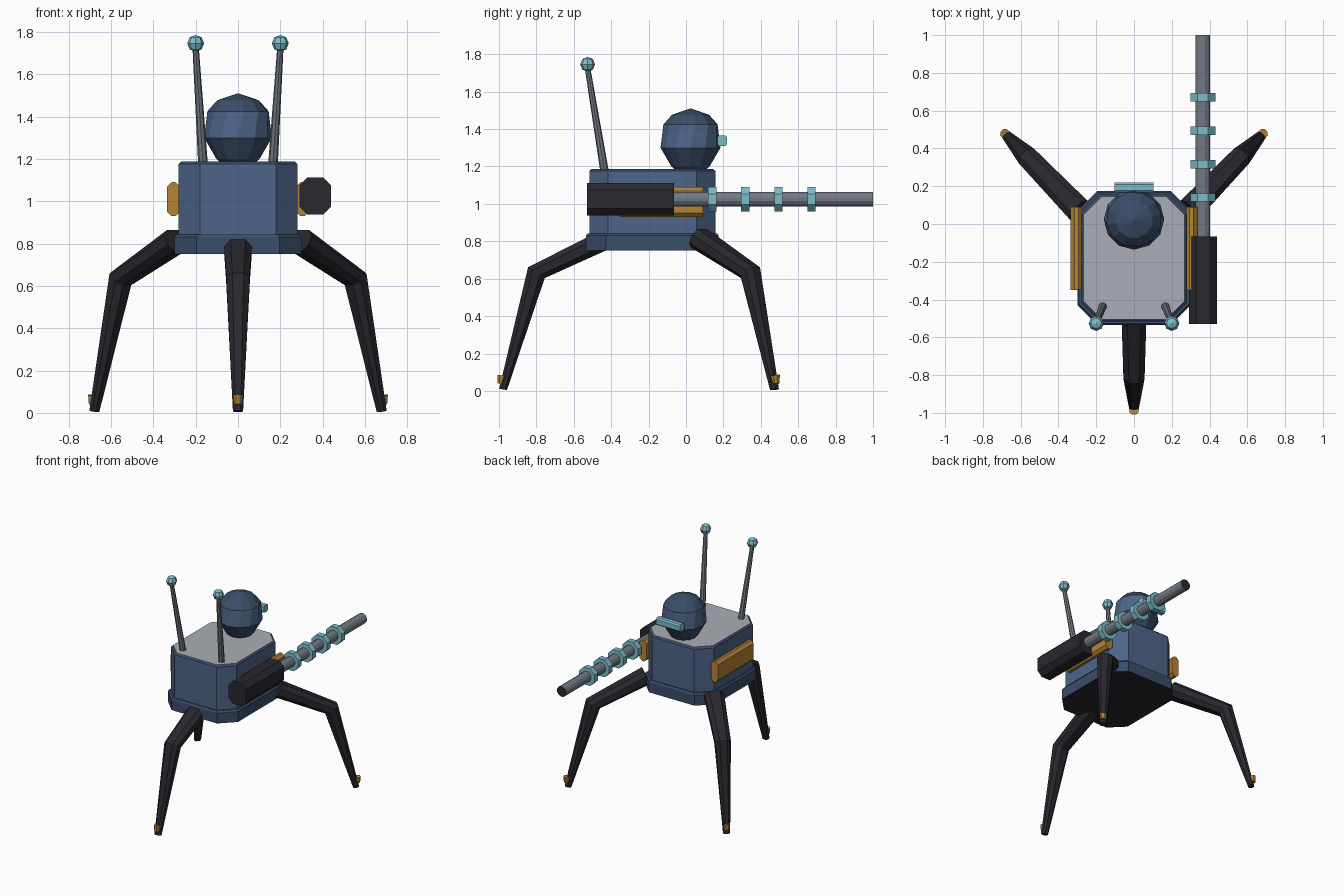
import bpy
from math import sin, cos, pi, radians
from mathutils import Vector

cube = bpy.data.objects.get("Cube")
if cube:
    bpy.data.objects.remove(cube)


def material(name, r, g, b):
    m = bpy.data.materials.new(name)
    m.use_nodes = True
    m.diffuse_color = (r, g, b, 1)
    m.node_tree.nodes["Principled BSDF"].inputs["Base Color"].default_value = (r, g, b, 1)
    return m


BLUE = material("steel blue", 0.075, 0.13, 0.25)
NAVY = material("dark blue", 0.042, 0.075, 0.14)
GREY = material("light grey", 0.40, 0.42, 0.46)
METAL = material("gun metal", 0.17, 0.195, 0.23)
BLACK = material("charcoal", 0.022, 0.021, 0.028)
CYAN = material("pale cyan", 0.20, 0.51, 0.60)
OCHRE = material("ochre", 0.46, 0.23, 0.035)


def loft(name, rings, mats, rule=None):
    """Skin a list of equal rings, cap both ends, colour the faces by rule."""
    n = len(rings[0])
    faces = [tuple(range(n))[::-1]]
    for k in range(len(rings) - 1):
        for i in range(n):
            j = (i + 1) % n
            faces.append((k * n + i, k * n + j, (k + 1) * n + j, (k + 1) * n + i))
    faces.append(tuple(range((len(rings) - 1) * n, len(rings) * n)))
    mesh = bpy.data.meshes.new(name)
    mesh.from_pydata([p for ring in rings for p in ring], [], faces)
    for m in mats:
        mesh.materials.append(m)
    if rule:
        for p in mesh.polygons:
            p.material_index = rule(p)
    obj = bpy.data.objects.new(name, mesh)
    bpy.context.collection.objects.link(obj)
    return obj


def chamfered(w, h, c):
    """Half-size w by h rectangle with cut corners, anticlockwise."""
    return [(w, c - h), (w, h - c), (w - c, h), (c - w, h),
            (-w, h - c), (-w, c - h), (c - w, -h), (w - c, -h)]


def circle(r, n, twist=0):
    return [(r * cos(2 * pi * i / n + twist), r * sin(2 * pi * i / n + twist)) for i in range(n)]


def flat_ring(profile, x, y, z):
    return [Vector((x + u, y + v, z)) for u, v in profile]


def along_y(name, profile, x, z, y0, y1, mats, rule=None):
    rings = [[Vector((x - u, y, z + v)) for u, v in profile] for y in (y0, y1)]
    return loft(name, rings, mats, rule)


# Chamfered hull, grey roof and darker skirt
MID = -0.18
loft("hull", [flat_ring(chamfered(0.28, 0.337, 0.10), 0, MID, 0.82),
              flat_ring(chamfered(0.28, 0.337, 0.10), 0, MID, 1.175),
              flat_ring(chamfered(0.268, 0.325, 0.097), 0, MID, 1.187)],
     [BLUE, GREY, NAVY],
     lambda p: 1 if p.normal.z > 0.9 else 2 if p.center.z > 1.17 else 0)
loft("skirt", [flat_ring(chamfered(0.30, 0.354, 0.105), 0, MID, 0.75),
               flat_ring(chamfered(0.30, 0.354, 0.105), 0, MID, 0.83),
               flat_ring(chamfered(0.29, 0.346, 0.103), 0, MID, 0.843)],
     [NAVY, BLACK], lambda p: 1 if p.normal.z < -0.9 else 0)

# Faceted head with a lighter twisted band, and visor
HEAD_Y = 0.024
head_rings = [(1.18, 0.08, 0), (1.20, 0.102, 0), (1.30, 0.16, 0),
              (1.425, 0.147, 10), (1.477, 0.10, 10), (1.51, 0.001, 10)]
loft("head", [flat_ring(circle(r, 12, radians(t)), 0, HEAD_Y, z) for z, r, t in head_rings],
     [NAVY, BLUE], lambda p: 1 if 1.31 < p.center.z < 1.41 else 0)
visor_profile = chamfered(0.026, 0.028, 0.01)
loft("visor", [[Vector((x, 0.194 + u, 1.338 + v)) for u, v in visor_profile]
               for x in (-0.103, 0.103)], [CYAN])

# Side plates and antennas, mirrored
for side, label in ((1, "left"), (-1, "right")):
    along_y(label + "_side_plate", chamfered(0.03, 0.08, 0.02),
            side * 0.305, 1.01, -0.35, 0.09, [OCHRE])
    foot = Vector((side * 0.165, -0.435, 1.17))
    tip = Vector((side * 0.20, -0.526, 1.725))
    loft(label + "_antenna", [flat_ring(circle(0.023, 8), *foot),
                              flat_ring(circle(0.015, 8), *tip)], [METAL])
    bpy.ops.mesh.primitive_uv_sphere_add(segments=8, ring_count=4, radius=0.04,
                                         location=(tip.x, tip.y, 1.746))
    bulb = bpy.context.object
    bulb.name = label + "_antenna_bulb"
    bulb.data.materials.append(CYAN)

# Cannon on the left side: housing, barrel and cooling rings
GUN_X, GUN_Z = 0.365, 1.025
along_y("gun_housing", chamfered(0.075, 0.087, 0.037), GUN_X, GUN_Z, -0.53, -0.065, [BLACK])
along_y("gun_barrel", circle(0.04, 12, pi / 12), GUN_X, GUN_Z, -0.10, 1.0, [METAL, BLACK],
        lambda p: 1 if p.normal.y > 0.9 else 0)
for i in range(4):
    y = 0.14 + 0.177 * i
    along_y("barrel_ring_%d" % (i + 1), circle(0.072, 8, pi / 8),
            GUN_X, GUN_Z, y - 0.022, y + 0.022, [CYAN])

# Legs: stations of reach, height, section tilt, half width, half depth
stations = [(-0.38, 0.815, 64, 0.068, 0.055), (0, 0.632, 33, 0.056, 0.053),
            (0.178, 0.008, 10, 0.024, 0.021)]
claw_stations = [(0.178, 0.038, 10, 0.018, 0.020), (0.173, 0.082, 10, 0.024, 0.027)]


def leg_ring(knee, out, station):
    reach, z, tilt, w, d = station
    side = Vector((-out.y, out.x, 0))
    depth = out * cos(radians(tilt)) + Vector((0, 0, sin(radians(tilt))))
    centre = knee + out * reach + Vector((0, 0, z))
    return [centre + depth * v - side * u for u, v in chamfered(w, d, 0.55 * min(w, d))]


for label, kx, ky, angle in (("front", 0, -0.80, -90), ("back_left", 0.555, 0.345, 46),
                             ("back_right", -0.555, 0.345, 134)):
    knee = Vector((kx, ky, 0))
    out = Vector((cos(radians(angle)), sin(radians(angle)), 0))
    loft(label + "_leg", [leg_ring(knee, out, s) for s in stations], [BLACK])
    loft(label + "_claw", [leg_ring(knee + out * 0.009, out, s) for s in claw_stations][::-1],
         [OCHRE])

# Make every face point outwards
import bmesh
for obj in bpy.context.collection.objects:
    if obj.type == 'MESH':
        bm = bmesh.new()
        bm.from_mesh(obj.data)
        bmesh.ops.recalc_face_normals(bm, faces=bm.faces[:])
        bm.to_mesh(obj.data)
        bm.free()
